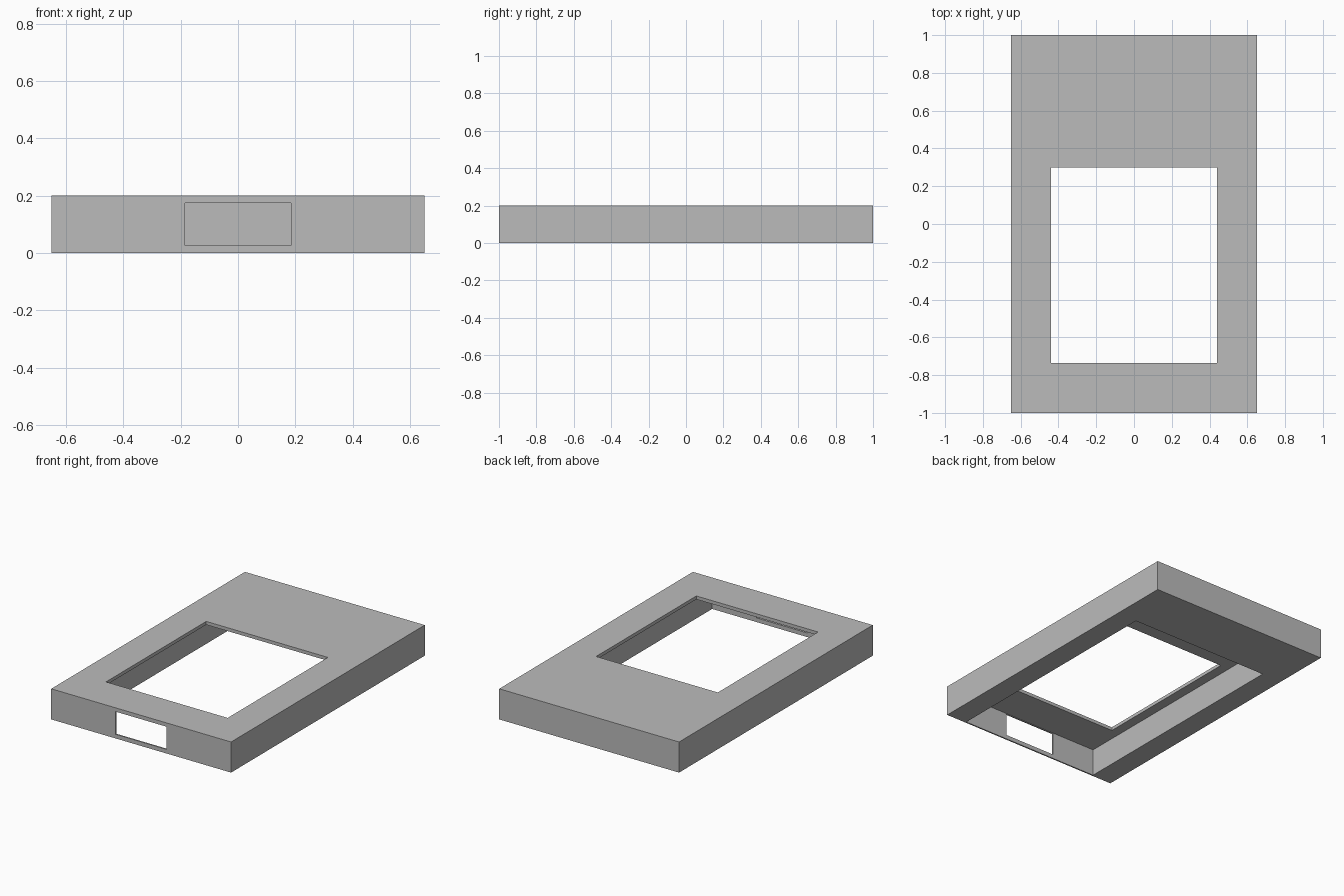
import bpy
from mathutils import Vector

default = bpy.data.objects.get("Cube")
if default:
    bpy.data.objects.remove(default, do_unlink=True)

grey = bpy.data.materials.new("plain grey")
grey.use_nodes = True
colour = (0.5, 0.5, 0.5, 1)
grey.diffuse_color = colour
bsdf = next(n for n in grey.node_tree.nodes if n.type == 'BSDF_PRINCIPLED')
bsdf.inputs["Base Color"].default_value = colour


def box(name, low, high):
    """Axis-aligned box between two opposite corners."""
    low, high = Vector(low), Vector(high)
    bpy.ops.mesh.primitive_cube_add(size=1, location=(low + high) / 2)
    obj = bpy.context.object
    obj.name = name
    obj.scale = high - low
    bpy.ops.object.transform_apply(location=True, rotation=False, scale=True)
    obj.data.materials.append(grey)
    return obj


def cut(target, cutter):
    """Subtract the cutter for good, then drop it."""
    cutter.hide_render = True
    mod = target.modifiers.new("cut", 'BOOLEAN')
    mod.operation = 'DIFFERENCE'
    mod.solver = 'EXACT'
    mod.object = cutter
    bpy.ops.object.select_all(action='DESELECT')
    bpy.context.view_layer.objects.active = target
    target.select_set(True)
    bpy.ops.object.modifier_apply(modifier=mod.name)
    bpy.data.objects.remove(cutter, do_unlink=True)


# Outer shell
shell = box("bezel_housing", (-0.65, -1, 0), (0.65, 1, 0.2))

# Recess open underneath, leaving a thin top plate and thin front wall
cut(shell, box("recess_cutter", (-0.505, -0.991, -0.1), (0.505, 0.62, 0.178)))

# Window through the top plate
cut(shell, box("window_cutter", (-0.44, -0.735, 0.1), (0.44, 0.3, 0.3)))

# Slot through the front wall
cut(shell, box("slot_cutter", (-0.184, -1.1, 0.027), (0.184, -0.9, 0.175)))
